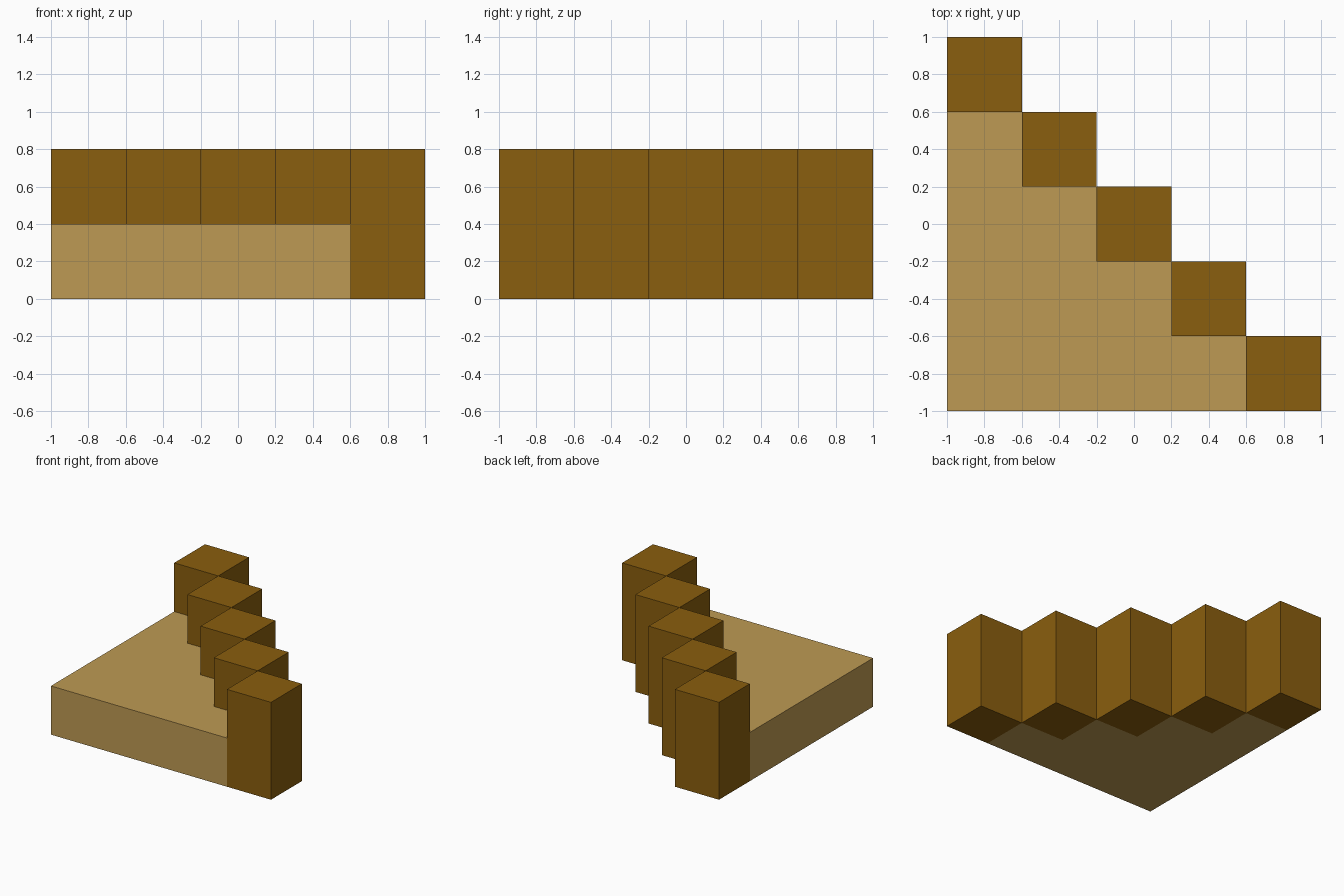
import bpy
import bmesh

cube = bpy.data.objects.get("Cube")
if cube:
    bpy.data.objects.remove(cube, do_unlink=True)


def to_linear(c):
    c /= 255
    return c / 12.92 if c <= 0.04045 else ((c + 0.055) / 1.055) ** 2.4


def make_material(name, rgb):
    mat = bpy.data.materials.new(name)
    mat.use_nodes = True
    colour = (*[to_linear(c) for c in rgb], 1.0)
    mat.diffuse_color = colour
    mat.node_tree.nodes["Principled BSDF"].inputs["Base Color"].default_value = colour
    return mat


def make_prism(name, outline, height, mat):
    """Extrude a flat outline up from the ground."""
    bm = bmesh.new()
    face = bm.faces.new([bm.verts.new((x, y, 0)) for x, y in outline])
    top = bmesh.ops.extrude_face_region(bm, geom=[face], use_keep_orig=True)["geom"]
    bmesh.ops.translate(bm, vec=(0, 0, height),
                        verts=[v for v in top if isinstance(v, bmesh.types.BMVert)])
    bmesh.ops.recalc_face_normals(bm, faces=bm.faces[:])
    mesh = bpy.data.meshes.new(name)
    bm.to_mesh(mesh)
    bm.free()
    mesh.materials.append(mat)
    obj = bpy.data.objects.new(name, mesh)
    bpy.context.collection.objects.link(obj)
    return obj


dark_wood = make_material("dark brown", (138, 94, 14))
light_wood = make_material("light tan", (190, 154, 83))

COUNT = 5
SIZE = 0.4

# Low floor with a stepped diagonal edge
outline = [(-1, -1)]
for i in range(COUNT - 1):
    x = 1 - SIZE * (i + 1)
    y = -1 + SIZE * i
    outline += [(x, y), (x, y + SIZE)]
outline.append((-1, 1 - SIZE))
make_prism("floor", outline, 0.4, light_wood)

# Tall square posts along the diagonal
for i in range(COUNT):
    x = 1 - SIZE * (i + 1)
    y = -1 + SIZE * i
    square = [(x, y), (x + SIZE, y), (x + SIZE, y + SIZE), (x, y + SIZE)]
    make_prism(f"wall_post_{i + 1}", square, 0.8, dark_wood)
